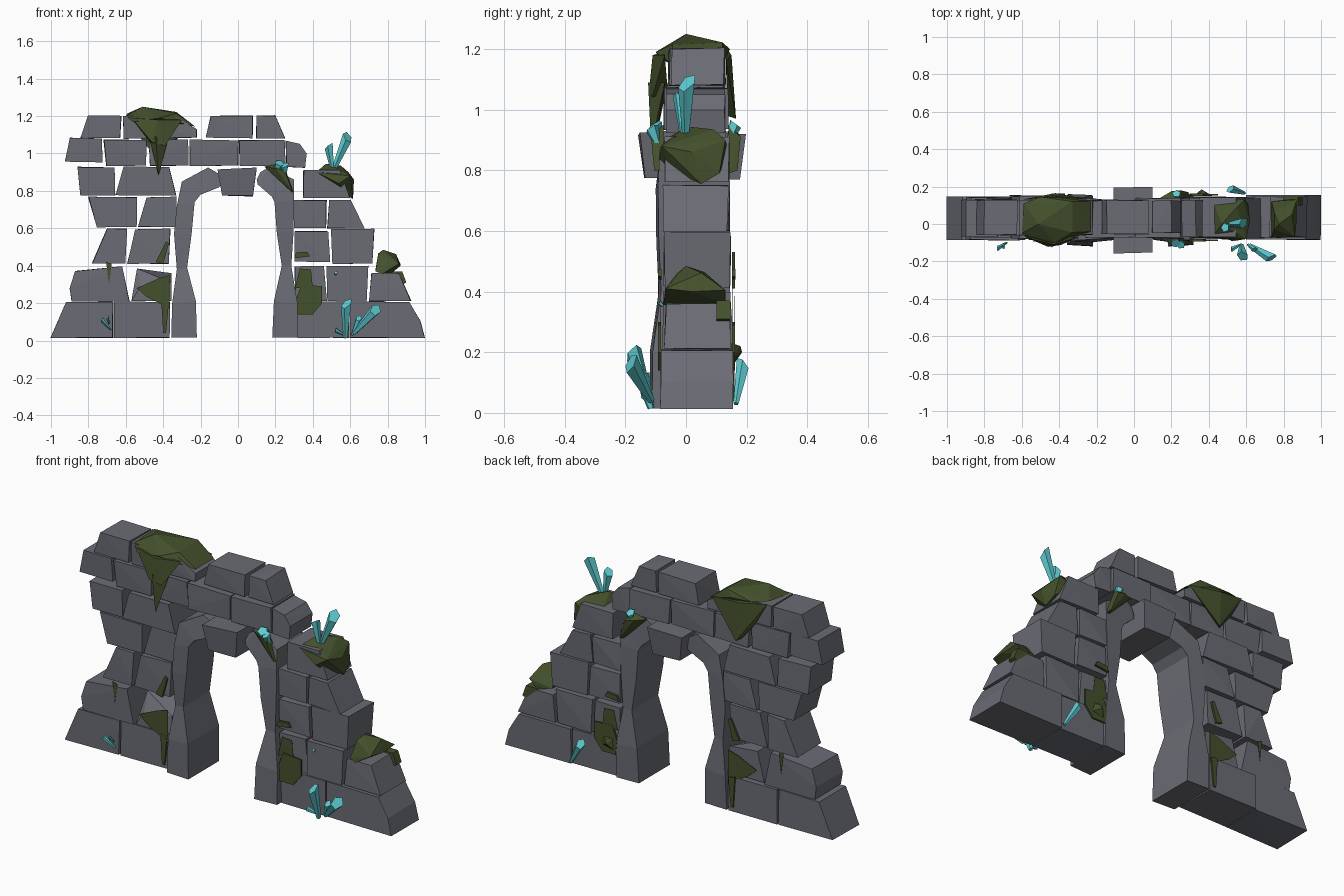
import bpy, bmesh, math, random
from mathutils import Vector

random.seed(4)


def material(name, colour):
    m = bpy.data.materials.new(name)
    m.diffuse_color = (*colour, 1)
    return m


STONE = material("grey stone", (0.145, 0.15, 0.175))
MOSS = material("dark green moss", (0.056, 0.08, 0.025))
CRYSTAL = material("turquoise crystal", (0.11, 0.6, 0.64))


def finish(name, bm, mat):
    bmesh.ops.recalc_face_normals(bm, faces=bm.faces)
    me = bpy.data.meshes.new(name)
    bm.to_mesh(me)
    bm.free()
    me.materials.append(mat)
    ob = bpy.data.objects.new(name, me)
    bpy.context.collection.objects.link(ob)
    return ob


def chunk(name, pts, mat):
    """Faceted convex lump around the points."""
    bm = bmesh.new()
    for p in pts:
        bm.verts.new(p)
    bmesh.ops.convex_hull(bm, input=bm.verts)
    loose = [v for v in bm.verts if not v.link_faces]
    bmesh.ops.delete(bm, geom=loose, context='VERTS')
    bmesh.ops.dissolve_limit(bm, angle_limit=math.radians(2), verts=bm.verts, edges=bm.edges)
    return finish(name, bm, mat)


def slab(name, outline, y0, y1, mat, jitter=0.0):
    """Outline in x and z, pulled through the wall thickness."""
    def j():
        return random.uniform(-jitter, jitter)
    pts = []
    for y in (y0, y1):
        shift = j()
        pts += [(x + j() * .4, y + shift + j() * .6, z + j() * .4) for x, z in outline]
    return chunk(name, pts, mat)


def course(y0, y1, z0, z1, bricks):
    """Row of stones: bottom left, bottom right, top left, top right x."""
    for a, b, c, d in bricks:
        slab("wall_stone", [(a, z0), (b, z0), (d, z1), (c, z1)], y0, y1, STONE, .007)


# Wall courses from the ground up
course(-.08, .15, .015, .207, [(-1, -.67, -.92, -.67), (-.665, -.365, -.665, -.365),
                               (.32, .595, .32, .595)])
course(-.07, .145, .212, .397, [(.305, .473, .305, .457), (.48, .687, .475, .697)])
course(-.065, .14, .21, .36, [(.702, .925, .712, .86)])
course(-.07, .14, .41, .597, [(-.78, -.605, -.7, -.595), (-.593, -.372, -.55, -.362),
                              (.505, .72, .495, .73)])
course(-.07, .14, .42, .583, [(.303, .492, .303, .482)])
course(-.07, .14, .607, .767, [(-.755, -.543, -.8, -.538), (-.536, -.33, -.49, -.33)])
course(-.07, .14, .6, .75, [(.3, .472, .3, .472), (.476, .68, .487, .6)])
course(-.075, .14, .775, .927, [(-.845, -.657, -.86, -.66), (-.653, -.33, -.615, -.37)])
course(-.075, .14, .762, .91, [(.35, .6, .35, .545)])
course(-.065, .13, .935, 1.072, [(-.705, -.495, -.717, -.485), (-.472, -.265, -.48, -.265),
                                 (-.258, 0, -.258, 0), (.008, .257, .005, .247)])
course(-.065, .13, .955, 1.082, [(-.925, -.725, -.9, -.727)])
course(-.055, .125, 1.083, 1.202, [(-.84, -.63, -.8, -.625), (-.17, .08, -.145, .08),
                                   (.097, .25, .097, .2)])

# Broken stones with extra corners
slab("broken_stone", [(.6, .015), (1, .015), (.975, .105), (.915, .205), (.6, .207)],
     -.08, .15, STONE, .005)
slab("broken_stone", [(-.89, .21), (-.58, .21), (-.62, .395), (-.87, .37), (-.9, .28)],
     -.08, .14, STONE, .006)
slab("broken_stone", [(.26, .93), (.36, .925), (.367, 1.0), (.33, 1.05), (.255, 1.067)],
     -.065, .13, STONE, .005)
slab("broken_stone", [(-.61, 1.08), (-.22, 1.085), (-.22, 1.13), (-.34, 1.2), (-.615, 1.2)],
     -.055, .125, STONE, .005)
chunk("worn_stone", [(-.57, -.08, .212), (-.355, -.08, .212), (-.52, -.08, .29), (-.355, -.07, .31),
                     (-.57, .13, .212), (-.355, .13, .212), (-.53, .13, .375), (-.355, .13, .36),
                     (-.54, -.02, .385)], STONE)

# Keystone, narrowing downwards
chunk("keystone", [(-.11, -.158, .915), (.1, -.152, .925), (.1, .198, .92), (-.11, .195, .915),
                   (-.085, -.138, .775), (.08, -.135, .775), (.08, .178, .77), (-.085, .175, .775)],
      STONE)


# Arch jambs: sections of outer x, outer z, inner x, inner z, front y, back y
def jamb(name, sections):
    bm = bmesh.new()
    rings = []
    for xo, zo, xi, zi, y0, y1 in sections:
        rings.append([bm.verts.new(p) for p in
                      ((xo, y0 + .008, zo), (xi, y0, zi), (xi, y1 - .005, zi), (xo, y1, zo))])
    for a, b in zip(rings, rings[1:]):
        for i in range(4):
            k = (i + 1) % 4
            bm.faces.new((a[i], a[k], b[k], b[i]))
    bm.faces.new(rings[0])
    bm.faces.new(rings[-1])
    finish(name, bm, STONE)


jamb("left_jamb", [(-.357, .015, -.22, .015, -.12, .155), (-.352, .2, -.225, .21, -.118, .16),
                   (-.327, .38, -.272, .39, -.09, .145), (-.342, .57, -.248, .57, -.098, .145),
                   (-.327, .72, -.232, .74, -.1, .145), (-.3, .85, -.2, .78, -.095, .14),
                   (-.16, .925, -.1, .82, -.085, .13), (-.1, .89, -.092, .83, -.08, .125)])
jamb("right_jamb", [(.318, .015, .183, .015, -.12, .155), (.318, .2, .192, .21, -.118, .16),
                    (.285, .4, .234, .4, -.09, .145), (.297, .58, .208, .57, -.098, .145),
                    (.3, .75, .195, .74, -.1, .145), (.3, .86, .18, .77, -.095, .14),
                    (.17, .93, .105, .835, -.085, .13), (.12, .9, .1, .86, -.08, .125)])

# Large moss cap on the wall top, with hanging tongues front and back
chunk("moss_cap", [(-.6, -.05, 1.2), (-.59, .11, 1.215), (-.51, 0, 1.25), (-.44, .02, 1.238),
                   (-.33, .12, 1.222), (-.33, -.045, 1.215), (-.23, .12, 1.145), (-.23, -.04, 1.145),
                   (-.42, -.1, 1.19), (-.56, -.085, 1.17), (-.5, .145, 1.2), (-.38, .14, 1.19)], MOSS)
chunk("moss_front_drape", [(-.57, -.075, 1.19), (-.3, -.07, 1.18), (-.43, -.11, 1.18),
                           (-.46, -.122, 1.06), (-.39, -.112, 1.04), (-.47, -.06, 1.06)], MOSS)
chunk("moss_front_tip", [(-.475, -.06, 1.09), (-.37, -.07, 1.09), (-.44, -.125, 1.09),
                         (-.425, -.115, .88), (-.43, -.1, .9)], MOSS)
chunk("moss_back_drape", [(-.59, .132, 1.205), (-.25, .132, 1.16), (-.44, .15, 1.18),
                          (-.42, .165, .97), (-.44, .135, .98), (-.52, .135, 1.08),
                          (-.34, .135, 1.07)], MOSS)

# Moss caps on the stepped right side
chunk("moss_step_cap", [(.42, -.07, .9), (.43, .1, .91), (.47, 0, .945), (.55, .09, .935),
                        (.59, .13, .9), (.6, -.08, .88), (.62, .02, .86), (.615, .05, .755),
                        (.61, .11, .79), (.54, -.09, .84), (.5, .14, .86), (.56, -.05, .8)], MOSS)
chunk("moss_lower_cap", [(.735, -.07, .37), (.735, .12, .38), (.75, -.03, .46), (.775, 0, .485),
                         (.845, .05, .462), (.75, .06, .465), (.87, .13, .405), (.86, -.068, .41),
                         (.82, .13, .36), (.77, -.075, .355), (.87, .02, .4)], MOSS)
slab("moss_drip", [(.8, .37), (.878, .37), (.9, .31), (.88, .3)], .1, .146, MOSS)

# Moss clinging to the wall faces
for y0, y1 in ((-.092, -.083), (.152, .161)):
    slab("moss_patch", [(.32, .14), (.4, .14), (.45, .2), (.45, .29), (.34, .3), (.31, .22)],
         y0, y1, MOSS)
    slab("moss_patch", [(.305, .28), (.4, .28), (.39, .38), (.33, .385)], y0 + .008, y1 - .002, MOSS)
    slab("moss_patch", [(.3, .44), (.385, .45), (.37, .475), (.31, .47)], y0 + .012, y1 - .01, MOSS)
    slab("moss_streak", [(-.41, .2), (-.365, .17), (-.365, .35), (-.43, .33), (-.54, .28),
                         (-.49, .235)], y0 - .001, y1 - .008, MOSS)
    slab("moss_stem", [(-.4, .04), (-.385, .04), (-.37, .2), (-.41, .21)], y0 - .002, y1 - .001, MOSS)
    slab("moss_streak", [(-.44, .42), (-.4, .41), (-.37, .52), (-.385, .53)], y0 + .01, y1 - .01, MOSS)
    slab("moss_sprig", [(-.705, .42), (-.69, .3), (-.675, .41)], y0, y1 - .008, MOSS)
chunk("moss_back_tuft", [(.32, .15, .15), (.42, .15, .17), (.4, .15, .23), (.33, .15, .23),
                         (.36, .185, .2), (.37, .18, .22)], MOSS)

# Moss pads beside the arch head, front and back
for s, face in ((-1, -.075), (1, .14)):
    chunk("arch_moss", [(.14, face, .93), (.24, face, .95), (.3, face, .79), (.28, face, .79),
                        (.2, face + s * .035, .92), (.25, face + s * .04, .91),
                        (.29, face + s * .03, .8)], MOSS)


def crystal(base, tip, r):
    """Five sided shard, narrow at the root with a slanted end."""
    base, tip = Vector(base), Vector(tip)
    axis = tip - base
    q = axis.to_track_quat('Z', 'Y')
    pts = []
    for t, f in ((0, .4), (.89, 1)):
        for i in range(5):
            a = i * math.tau / 5 + .5
            lift = .11 * math.cos(a - .5) if t else 0
            pts.append(base + axis * (t + lift) +
                       q @ Vector((math.cos(a), math.sin(a), 0)) * r * f)
    chunk("crystal", pts, CRYSTAL)


# Crystal clusters
crystal((.51, 0, .91), (.595, .005, 1.11), .03)
crystal((.505, -.01, .91), (.485, -.02, 1.055), .025)
crystal((.575, -.115, .015), (.582, -.18, .22), .03)
crystal((.62, -.115, .04), (.75, -.19, .18), .03)
crystal((.57, -.11, .03), (.515, -.14, .06), .014)
crystal((.61, -.11, .03), (.65, -.14, .13), .016)
crystal((-.68, -.1, .06), (-.735, -.135, .12), .013)
crystal((-.69, -.1, .09), (-.7, -.13, .13), .009)
crystal((.52, -.07, .35), (.525, -.09, .365), .009)
crystal((.59, .165, .03), (.505, .19, .175), .023)
crystal((.205, -.085, .9), (.225, -.105, .955), .027)
crystal((.25, -.09, .88), (.25, -.115, .945), .024)
crystal((.24, .14, .89), (.225, .165, .962), .023)
